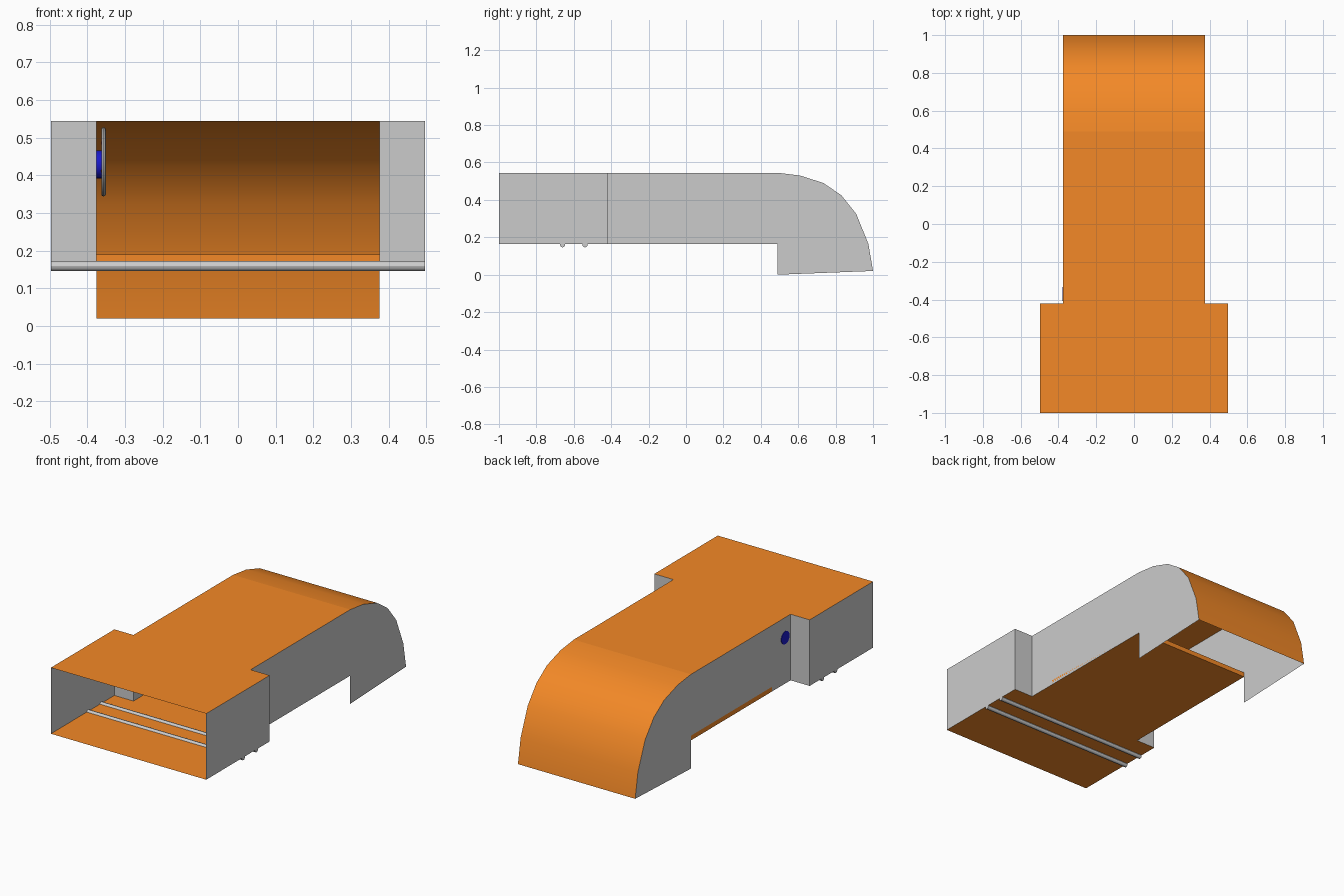
import bpy
from math import pi, sin, cos

if "Cube" in bpy.data.objects:
    bpy.data.objects.remove(bpy.data.objects["Cube"])

W, N = 0.497, 0.375            # half widths of wide mouth and narrow duct
Y0, YS, YH, Y1 = -1.0, -0.42, 0.49, 1.0
FLOOR, ROOF = 0.163, 0.545
# hood curve (y, z)
ARC = [(YH, ROOF), (0.61, 0.53), (0.735, 0.49), (0.83, 0.425),
       (0.91, 0.325), (0.975, 0.165), (Y1, 0.02)]


def material(name, rgb):
    m = bpy.data.materials.new(name)
    m.diffuse_color = (*rgb, 1)
    m.use_nodes = True
    m.node_tree.nodes["Principled BSDF"].inputs["Base Color"].default_value = m.diffuse_color
    return m


orange = material("orange_paint", (0.9, 0.25, 0.02))
blue = material("blue_plastic", (0.01, 0.01, 0.6))
red = material("red_plastic", (0.7, 0.02, 0.02))


def mesh(name, verts, faces, mat=None):
    me = bpy.data.meshes.new(name)
    me.from_pydata(verts, [], faces)
    ob = bpy.data.objects.new(name, me)
    bpy.context.collection.objects.link(ob)
    if mat:
        me.materials.append(mat)
    return ob


def finish(name, mat=None, smooth=True):
    ob = bpy.context.object
    ob.name = name
    if mat:
        ob.data.materials.append(mat)
    if smooth:
        bpy.ops.object.shade_smooth_by_angle()
    return ob


def rod(name, r, length, loc, mat=None, rot=(0, pi / 2, 0), sides=16):
    bpy.ops.mesh.primitive_cylinder_add(vertices=sides, radius=r, depth=length,
                                        location=loc, rotation=rot)
    return finish(name, mat)


# T-shaped roof and floor sheets
outline = [(-W, Y0), (W, Y0), (W, YS), (N, YS), (N, YH), (-N, YH), (-N, YS), (-W, YS)]
order = list(range(8))
mesh("roof", [(x, y, ROOF) for x, y in outline], [order], orange)
mesh("floor", [(x, y, FLOOR) for x, y in outline], [order[::-1]], orange)

# side walls: mouth, step, duct and hood cheek
for s, side in ((1, "right"), (-1, "left")):
    plan = [(W, Y0), (W, YS), (N, YS), (N, YH)]
    v = [(s * x, y, z) for x, y in plan for z in (FLOOR, ROOF)]
    f = [(2 * i, 2 * i + 2, 2 * i + 3, 2 * i + 1)[::s] for i in range(3)]
    mesh(side + "_wall", v, f)
    cheek = [(s * N, y, z) for y, z in [(YH, 0.0)] + ARC[::-1]]
    mesh(side + "_hood_cheek", cheek, [list(range(len(cheek)))[::s]])

# curved hood, open underneath
v = [(x, y, z) for y, z in ARC for x in (-N, N)]
hood = mesh("hood", v, [(2 * i, 2 * i + 1, 2 * i + 3, 2 * i + 2)
                        for i in range(len(ARC) - 1)], orange)
for p in hood.data.polygons:
    p.use_smooth = True

# raised bed plate on the duct floor
bpy.ops.mesh.primitive_cube_add(size=1, location=(0, (YH - 0.25) / 2, FLOOR + 0.0135))
bpy.context.object.scale = (2 * N, YH + 0.25, 0.027)
finish("bed_plate", orange, False)

# two cross rollers at the mouth
for i, y in enumerate((-0.66, -0.54)):
    rod(f"roller_{i + 1}", 0.0135, 2 * W, (0, y, 0.1595), sides=12)

# small wheel on the inside of the left wall
cy, cz, cx = -0.37, 0.436, -0.357
rod("wheel_mount", 0.037, 0.016, (-0.370, cy, 0.429), blue, sides=24)
rod("wheel_hub", 0.02, 0.014, (cx, cy, cz))
bpy.ops.mesh.primitive_torus_add(major_radius=0.086, minor_radius=0.006, major_segments=32,
                                 minor_segments=8, location=(cx, cy, cz), rotation=(0, pi / 2, 0))
finish("wheel_rim")
for k in range(3):
    a = pi / 2 + k * 2 * pi / 3
    loc = (cx, cy + 0.05 * cos(a), cz + 0.05 * sin(a))
    rod(f"wheel_spoke_{k + 1}", 0.005, 0.07, loc, None, (a - pi / 2, 0, 0), 8)
    rod(f"spoke_band_{k + 1}", 0.0065, 0.008, loc, red, (a - pi / 2, 0, 0), 8)
